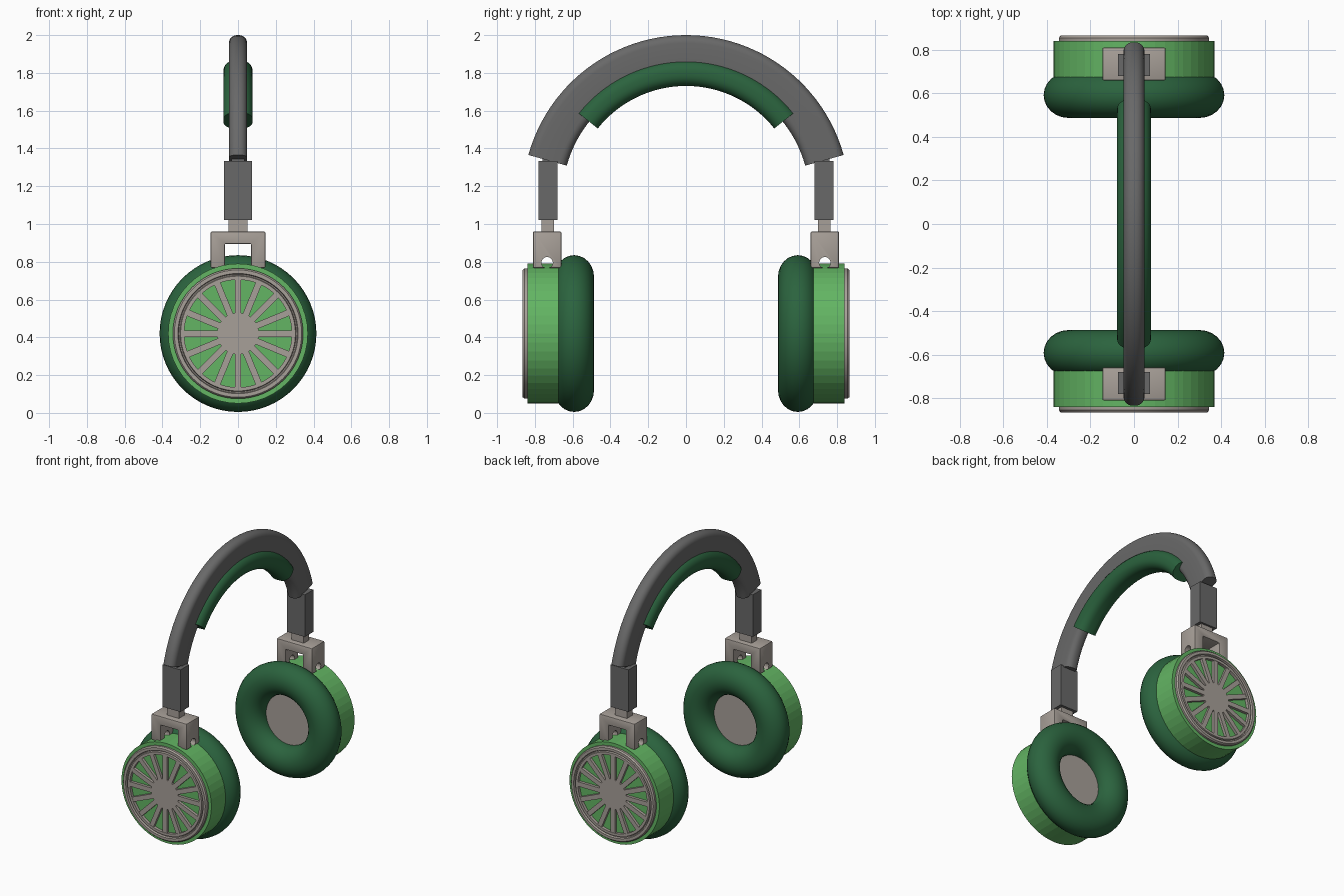
import bpy, bmesh, math
from mathutils import Vector

if "Cube" in bpy.data.objects:
    bpy.data.objects.remove(bpy.data.objects["Cube"])


def material(name, rgb):
    m = bpy.data.materials.new(name)
    m.diffuse_color = (*rgb, 1)
    m.use_nodes = True
    m.node_tree.nodes["Principled BSDF"].inputs["Base Color"].default_value = m.diffuse_color
    return m


LIGHT = material("light green", (0.125, 0.46, 0.125))
DARK = material("dark green", (0.024, 0.125, 0.048))
TAN = material("warm grey", (0.39, 0.35, 0.315))
GREY = material("dark grey", (0.14, 0.14, 0.14))
CZ = 0.42          # height of the ear cup axis


def finish(bm, name, mat, smooth=None):
    bmesh.ops.recalc_face_normals(bm, faces=bm.faces)
    me = bpy.data.meshes.new(name)
    bm.to_mesh(me)
    bm.free()
    me.materials.append(mat)
    ob = bpy.data.objects.new(name, me)
    bpy.context.collection.objects.link(ob)
    if smooth:
        bpy.ops.object.select_all(action='DESELECT')
        ob.select_set(True)
        bpy.context.view_layer.objects.active = ob
        bpy.ops.object.shade_smooth_by_angle(angle=math.radians(smooth))
    return ob


def loft(rings, closed):
    """Join equal rings of points into a skin; cap the ends if open."""
    bm = bmesh.new()
    vs = [[bm.verts.new(p) for p in r] for r in rings]
    n, k = len(vs), len(vs[0])
    for i in range(n if closed else n - 1):
        a, b = vs[i], vs[(i + 1) % n]
        for j in range(k):
            bm.faces.new((a[j], a[(j + 1) % k], b[(j + 1) % k], b[j]))
    if not closed:
        bm.faces.new(vs[0])
        bm.faces.new(vs[-1])
    return bm


def lathe(name, prof, s, mat, n=48, smooth=None):
    """Revolve a closed (radius, y) profile about the cup axis."""
    rings = []
    for i in range(n):
        a = math.tau * i / n
        rings.append([(r * math.sin(a), s * y, CZ + r * math.cos(a)) for r, y in prof])
    return finish(loft(rings, True), name, mat, smooth)


def disc(name, r, y0, y1, s, mat, n=48, smooth=None):
    rings = [[(r * math.sin(math.tau * i / n), s * y, CZ + r * math.cos(math.tau * i / n))
              for i in range(n)] for y in (y0, y1)]
    return finish(loft(rings, False), name, mat, smooth)


def prism(name, pts, y0, y1, mat, bevel=0.0):
    """Extrude an (x, z) outline along y."""
    bm = loft([[(x, y, z) for x, z in pts] for y in (y0, y1)], False)
    if bevel:
        bmesh.ops.recalc_face_normals(bm, faces=bm.faces)
        bmesh.ops.bevel(bm, geom=bm.edges[:], offset=bevel, segments=2,
                        profile=0.5, affect='EDGES')
    return finish(bm, name, mat, 30 if bevel else None)


def rect(x, z0, z1):
    return [(-x, z0), (x, z0), (x, z1), (-x, z1)]


def rounded(hw, r0, r1, rad, k=6):
    """Rounded rectangle section in (x, radius)."""
    out = []
    for q, (cx, cr) in enumerate([(hw - rad, r1 - rad), (rad - hw, r1 - rad),
                                  (rad - hw, r0 + rad), (hw - rad, r0 + rad)]):
        for i in range(k + 1):
            a = math.pi / 2 * (q + i / k)
            out.append((cx + rad * math.cos(a), cr + rad * math.sin(a)))
    return out


def arch(name, section, a0, n, mat):
    """Sweep a section around the headband centre from a0 to 180 - a0 degrees."""
    rings = []
    for i in range(n + 1):
        a = math.radians(a0 + (180 - 2 * a0) * i / n)
        rings.append([(x, r * math.cos(a), 1.134 + r * math.sin(a)) for x, r in section])
    return finish(loft(rings, False), name, mat, 35)


# headband and its padding
arch("headband", rounded(0.048, 0.655, 0.866, 0.042), 15.5, 48, GREY)
arch("headband_pad", rounded(0.078, 0.597, 0.732, 0.058), 38.5, 32, DARK)

for s, side in ((1, "right"), (-1, "left")):
    # ear cushion
    tube = [(0.30 + 0.115 * math.cos(math.tau * i / 24),
             0.592 + 0.105 * math.sin(math.tau * i / 24)) for i in range(24)]
    lathe("ear_cushion_" + side, tube, s, DARK, 64, 40)

    # speaker plate seen through the cushion
    disc("speaker_plate_" + side, 0.20, 0.595, 0.66, s, TAN)

    # ear cup shell
    disc("ear_cup_" + side, 0.37, 0.60, 0.84, s, LIGHT, 48, 5)

    # grille rim with a groove
    lathe("grille_rim_" + side,
          [(0.285, 0.835), (0.345, 0.835), (0.345, 0.855), (0.337, 0.865), (0.318, 0.865),
           (0.314, 0.85), (0.308, 0.85), (0.304, 0.862), (0.285, 0.862)], s, TAN, 64, 30)

    # grille hub and spokes
    disc("grille_hub_" + side, 0.11, 0.835, 0.86, s, TAN)
    bm = bmesh.new()
    for i in range(16):
        a = math.tau * i / 16
        d = Vector((math.sin(a), 0, math.cos(a)))
        t = Vector((math.cos(a), 0, -math.sin(a)))
        c = Vector((0, 0, CZ))
        ends = []
        for y in (0.835, 0.86):
            o = Vector((0, s * y, 0))
            ends.append([bm.verts.new(c + o + d * r + t * w) for r, w in
                         ((0.09, -0.017), (0.09, 0.017), (0.29, 0.017), (0.29, -0.017))])
        lo, hi = ends
        bm.faces.new(lo)
        bm.faces.new(hi)
        for j in range(4):
            k = (j + 1) % 4
            bm.faces.new((lo[j], lo[k], hi[k], hi[j]))
    finish(bm, "grille_spokes_" + side, TAN)

    # yoke: a fork with a pin hole through both legs
    fork = [(-0.145, 0.768), (-0.07, 0.768), (-0.07, 0.895), (0.07, 0.895),
            (0.07, 0.768), (0.145, 0.768), (0.145, 0.96), (-0.145, 0.96)]
    yoke = prism("yoke_" + side, fork, s * 0.66, s * 0.81, TAN, 0.006)
    rings = [[(x, s * 0.735 + 0.03 * math.cos(math.tau * i / 24),
               0.795 + 0.03 * math.sin(math.tau * i / 24)) for i in range(24)]
             for x in (-0.3, 0.3)]
    cutter = finish(loft(rings, False), "pin_hole_cutter_" + side, TAN)
    cutter.hide_render = True
    mod = yoke.modifiers.new("pin_hole", 'BOOLEAN')
    mod.operation = 'DIFFERENCE'
    mod.object = cutter
    mod.solver = 'EXACT'
    bpy.context.view_layer.objects.active = yoke
    bpy.ops.object.modifier_apply(modifier=mod.name)
    bpy.data.objects.remove(cutter)

    # adjusting stem and slider sleeve
    prism("stem_" + side, rect(0.05, 0.95, 1.04), s * 0.70, s * 0.765, TAN)
    prism("slider_" + side, rect(0.073, 1.02, 1.333), s * 0.68, s * 0.78, GREY)
    # tongue joining the slider to the headband
    prism("slider_tongue_" + side, rect(0.035, 1.32, 1.40), s * 0.70, s * 0.76, GREY)
